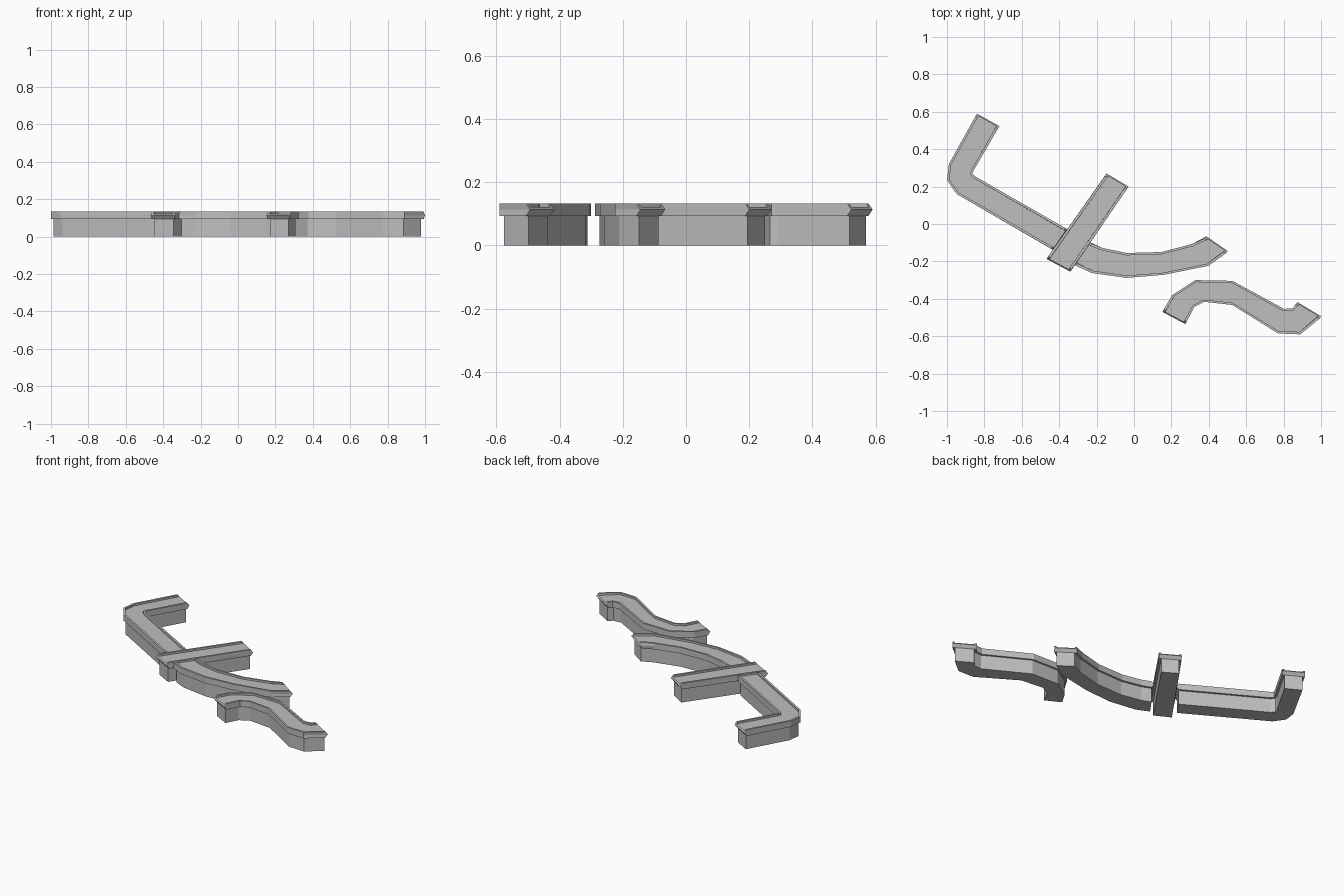
import bpy
import bmesh
from mathutils import Vector

cube = bpy.data.objects.get("Cube")
if cube:
    bpy.data.objects.remove(cube, do_unlink=True)

# Single plain stone colour
stone = bpy.data.materials.new("grey_stone")
stone.use_nodes = True
colour = (0.52, 0.52, 0.52, 1)
stone.diffuse_color = colour
stone.node_tree.nodes["Principled BSDF"].inputs["Base Color"].default_value = colour

WIDTH = 0.136       # nominal width across the overhanging trim
RIDGE = 0.113       # height of the pointed ridge on the end trim
HALF = 0.02         # half the trim height
BULGE = 0.015       # how far the ridge sticks out
BASE, TOP, FLOOR = RIDGE - HALF, RIDGE + HALF, 0.121

# Half cross-section: (distance in from trim edge, height)
half_profile = [
    (0.014, 0), (0.014, BASE), (0, BASE), (0, RIDGE),
    (0, TOP), (0.013, TOP), (0.013, FLOOR),
]
profile = [(d / WIDTH, z) for d, z in half_profile]
profile += [(1 - t, z) for t, z in reversed(profile)]
COUNT = len(profile)

# Faces closing each end: plain body, then lower and upper slopes of the trim
END_FACES = [
    (0, 1, 12, 13),
    (1, 2, 3, 10, 11, 12),
    (3, 4, 5, 6, 7, 8, 9, 10),
]


def end_direction(end, neighbour):
    """Horizontal direction square to an end, pointing away from the piece."""
    across = Vector(end[1]) - Vector(end[0])
    out = Vector((-across.y, across.x)).normalized()
    inside = sum((Vector(p) for p in neighbour), Vector((0, 0))) / 2
    middle = (Vector(end[0]) + Vector(end[1])) / 2
    return -out if out.dot(inside - middle) > 0 else out


def wall(name, left, right):
    """Sweep the cross-section between two matching edge lines."""
    stations = list(zip(left, right))
    last = len(stations) - 1
    bm = bmesh.new()
    rings = []
    for i, (a, b) in enumerate(stations):
        a, b = Vector(a), Vector(b)
        out = None
        if i in (0, last):
            out = end_direction(stations[i], stations[1 if i == 0 else last - 1])
        ring = []
        for t, z in profile:
            p = a.lerp(b, t)
            if out:
                slope = max(0, 1 - abs(z - RIDGE) / HALF)
                p = p + out * BULGE * (slope - 1)
            ring.append(bm.verts.new((p.x, p.y, z)))
        rings.append(ring)
    for r, s in zip(rings, rings[1:]):
        for k in range(COUNT):
            n = (k + 1) % COUNT
            bm.faces.new((r[k], r[n], s[n], s[k]))
    for ring in (rings[0], rings[-1]):
        for face in END_FACES:
            bm.faces.new([ring[k] for k in face])
    bmesh.ops.recalc_face_normals(bm, faces=bm.faces)
    mesh = bpy.data.meshes.new(name)
    bm.to_mesh(mesh)
    bm.free()
    mesh.materials.append(stone)
    obj = bpy.data.objects.new(name, mesh)
    bpy.context.collection.objects.link(obj)
    return obj


# Long wall with one bent corner
wall("corner_wall",
     [(-0.72, 0.523), (-0.858, 0.285), (-0.865, 0.27), (-0.85, 0.255), (-0.355, -0.03)],
     [(-0.84, 0.59), (-0.99, 0.32), (-1, 0.235), (-0.948, 0.16), (-0.43, -0.14)])

# Straight wall crossing between the two longer ones
wall("straight_wall",
     [(-0.147, 0.27), (-0.467, -0.187)],
     [(-0.03, 0.2), (-0.34, -0.255)])

# Gently curved wall
wall("curved_wall",
     [(-0.238, -0.096), (-0.168, -0.128), (-0.04, -0.155),
      (0.147, -0.15), (0.31, -0.107), (0.387, -0.066)],
     [(-0.323, -0.214), (-0.227, -0.262), (-0.04, -0.288),
      (0.157, -0.272), (0.398, -0.224), (0.5, -0.144)])

# Wall with a double bend
wall("double_bend_wall",
     [(0.152, -0.47), (0.205, -0.38), (0.328, -0.3), (0.526, -0.304),
      (0.803, -0.454), (0.85, -0.45), (0.873, -0.417)],
     [(0.275, -0.535), (0.323, -0.443), (0.376, -0.416), (0.526, -0.433),
      (0.77, -0.585), (0.889, -0.59), (1, -0.493)])
